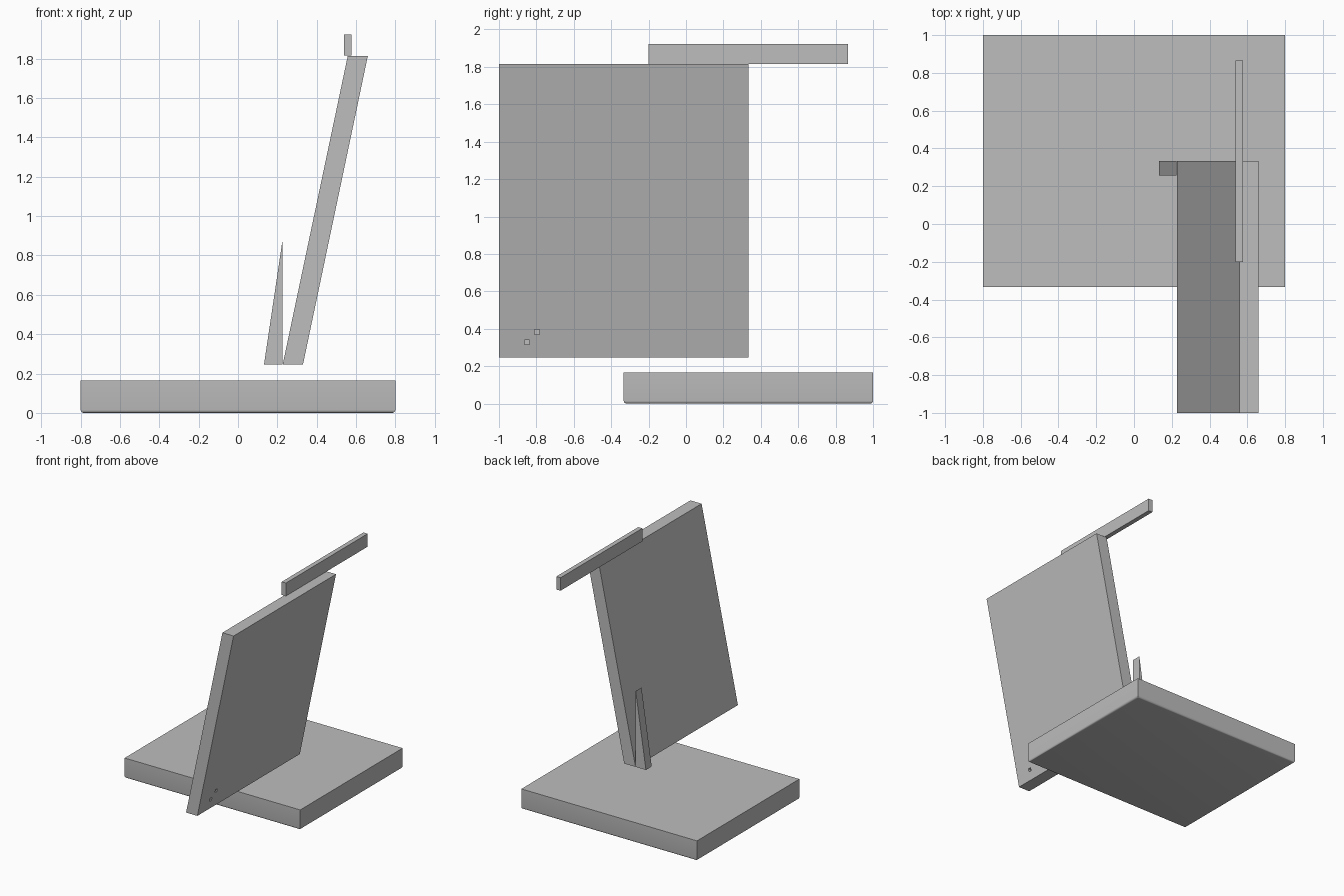
import bpy, bmesh, math
from mathutils import Vector

if "Cube" in bpy.data.objects:
    bpy.data.objects.remove(bpy.data.objects["Cube"], do_unlink=True)

# One plain grey for everything
grey = bpy.data.materials.new("plain grey")
grey.use_nodes = True
colour = (0.51, 0.51, 0.51, 1)
grey.diffuse_color = colour
grey.node_tree.nodes["Principled BSDF"].inputs["Base Color"].default_value = colour


def prism(name, profile, y0, y1):
    """Extrude an x-z outline from y0 to y1."""
    bm = bmesh.new()
    face = bm.faces.new([bm.verts.new((x, y0, z)) for x, z in profile])
    ext = bmesh.ops.extrude_face_region(bm, geom=[face])
    moved = [v for v in ext["geom"] if isinstance(v, bmesh.types.BMVert)]
    bmesh.ops.translate(bm, verts=moved, vec=(0, y1 - y0, 0))
    bmesh.ops.recalc_face_normals(bm, faces=bm.faces)
    mesh = bpy.data.meshes.new(name)
    bm.to_mesh(mesh)
    bm.free()
    mesh.materials.append(grey)
    obj = bpy.data.objects.new(name, mesh)
    bpy.context.collection.objects.link(obj)
    return obj


def box(name, x0, x1, y0, y1, z0, z1):
    return prism(name, [(x0, z0), (x1, z0), (x1, z1), (x0, z1)], y0, y1)


# Base slab with softly rounded bottom edges
base = box("base_slab", -0.8, 0.8, -0.333, 1, 0, 0.165)
bm = bmesh.new()
bm.from_mesh(base.data)
bottom = [e for e in bm.edges if all(v.co.z < 0.001 for v in e.verts)]
bmesh.ops.bevel(bm, geom=bottom, offset=0.015, segments=4, profile=0.5, affect="EDGES")
bm.to_mesh(base.data)
bm.free()
bpy.context.view_layer.objects.active = base
base.select_set(True)
bpy.ops.object.shade_smooth_by_angle(angle=math.radians(30))
base.select_set(False)

# Leaning panel
foot, head = Vector((0.33, 0.245)), Vector((0.66, 1.815))
panel = prism("leaning_panel",
              [(0.227, 0.245), foot, head, (0.558, 1.815)], -1, 0.333)

# Two small notches sunk into the panel's outer face
for i, (y, z) in enumerate([(-0.85, 0.328), (-0.797, 0.382)]):
    x = foot.lerp(head, (z - foot.y) / (head.y - foot.y)).x
    cutter = box(f"notch_cutter_{i + 1}", x - 0.02, x + 0.03,
                 y - 0.013, y + 0.013, z - 0.013, z + 0.013)
    cutter.hide_render = True
    cutter.hide_viewport = True
    cut = panel.modifiers.new("notch", "BOOLEAN")
    cut.operation = "DIFFERENCE"
    cut.solver = "EXACT"
    cut.object = cutter

# Wedge beside the foot of the panel
prism("support_wedge", [(0.132, 0.245), (0.225, 0.245), (0.225, 0.87)], 0.258, 0.333)

# Bar across the top
box("top_bar", 0.538, 0.576, -0.2, 0.865, 1.816, 1.923)
